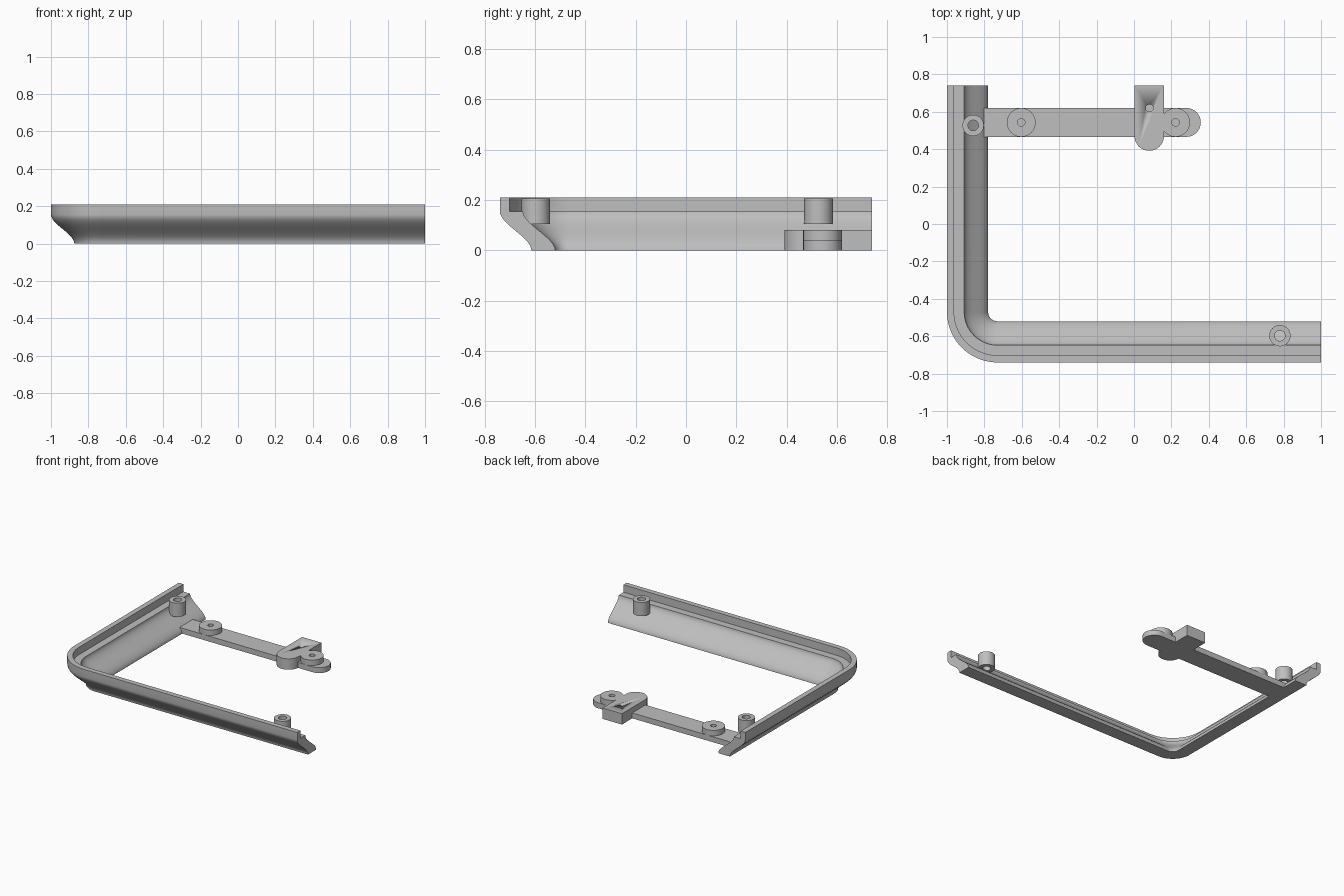
import bpy, bmesh
from math import sin, cos, pi, radians

if "Cube" in bpy.data.objects:
    bpy.data.objects.remove(bpy.data.objects["Cube"])

grey = bpy.data.materials.new("light grey")
grey.use_nodes = True
colour = (0.52, 0.52, 0.52, 1)
grey.diffuse_color = colour
grey.node_tree.nodes["Principled BSDF"].inputs["Base Color"].default_value = colour


def finish(name, bm):
    """Turn a bmesh into a shaded object."""
    bmesh.ops.recalc_face_normals(bm, faces=bm.faces)
    mesh = bpy.data.meshes.new(name)
    bm.to_mesh(mesh)
    bm.free()
    mesh.materials.append(grey)
    obj = bpy.data.objects.new(name, mesh)
    bpy.context.collection.objects.link(obj)
    bpy.ops.object.select_all(action='DESELECT')
    obj.select_set(True)
    bpy.context.view_layer.objects.active = obj
    bpy.ops.object.shade_smooth_by_angle(angle=radians(30))
    return obj


def slab(name, outline, z0, z1):
    """Extrude a flat outline upwards."""
    bm = bmesh.new()
    face = bm.faces.new([bm.verts.new((x, y, z0)) for x, y in outline])
    top = bmesh.ops.extrude_face_region(bm, geom=[face])
    verts = [v for v in top["geom"] if isinstance(v, bmesh.types.BMVert)]
    bmesh.ops.translate(bm, verts=verts, vec=(0, 0, z1 - z0))
    return finish(name, bm)


def tube(name, x, y, outer, inner, z0, z1, n=40):
    """Round boss with a hole through it."""
    bm = bmesh.new()
    section = [(outer, z0), (outer, z1), (inner, z1), (inner, z0)]
    rings = [[bm.verts.new((x + r * cos(2 * pi * i / n), y + r * sin(2 * pi * i / n), z))
              for r, z in section] for i in range(n)]
    for i in range(n):
        a, b = rings[i], rings[(i + 1) % n]
        for k in range(4):
            j = (k + 1) % 4
            bm.faces.new((a[k], b[k], b[j], a[j]))
    return finish(name, bm)


def arc(cx, cy, r, start, end, n=20):
    angles = [radians(start + (end - start) * i / n) for i in range(n + 1)]
    return [(cx + r * cos(a), cy + r * sin(a)) for a in angles]


# Rail section: (inward distance from the outer edge, height)
LEDGE, TOP, STEPS = 0.155, 0.21, 14


def ogee(offset, width):
    ts = [i / STEPS for i in range(STEPS + 1)]
    return [(offset + width * t * t * (3 - 2 * t), LEDGE * (1 - t)) for t in ts]


section = [(0.038, LEDGE), (0.038, TOP), (0, TOP)] + ogee(0, 0.125) + ogee(0.092, 0.128)[::-1]

# Rail swept along the front, round the corner and back along the right side
CX, CY, R = -0.73, -0.47, 0.27
stations = [(1, CY, 270)]
stations += [(CX, CY, 270 - 90 * i / 20) for i in range(21)]
stations += [(CX, 0.74, 180)]
bm = bmesh.new()
rings = []
for x, y, angle in stations:
    a = radians(angle)
    rings.append([bm.verts.new((x + cos(a) * (R - d), y + sin(a) * (R - d), z))
                  for d, z in section])
for a, b in zip(rings, rings[1:]):
    for k in range(len(section)):
        j = (k + 1) % len(section)
        bm.faces.new((a[k], b[k], b[j], a[j]))
bm.faces.new(rings[0])
bm.faces.new(rings[-1])
finish("corner_rail", bm)

# Screw bosses on the rail
tube("side_boss", -0.86, 0.527, 0.057, 0.028, 0.105, 0.205)
tube("front_boss", 0.78, -0.597, 0.057, 0.028, 0.105, 0.205)

# Cross arm and its rounded tip
AY, HALF = 0.543, 0.077
slab("cross_arm", [(-0.82, AY - HALF), (0.005, AY - HALF),
                   (0.005, AY + HALF), (-0.82, AY + HALF)], 0, 0.04)
slab("arm_tip", [(0.155, AY + HALF), (0.155, AY - HALF)]
     + arc(0.28, AY, HALF, -90, 90), 0, 0.04)
tube("arm_pad", -0.603, AY, HALF, 0.02, 0.04, 0.08)
tube("tip_pad", 0.222, AY, HALF, 0.02, 0.04, 0.08)

# Raised mounting block with a small blind hole
block = slab("mounting_block", [(0.16, 0.74), (0.003, 0.74)]
             + arc(0.0815, 0.47, 0.0785, 180, 360), 0, 0.08)
cutter = slab("hole_cutter", arc(0.083, 0.62, 0.02, 0, 345, 23), 0.04, 0.12)
cutter.hide_render = True
cutter.hide_viewport = True
cut = block.modifiers.new("hole", 'BOOLEAN')
cut.operation = 'DIFFERENCE'
cut.solver = 'EXACT'
cut.object = cutter
